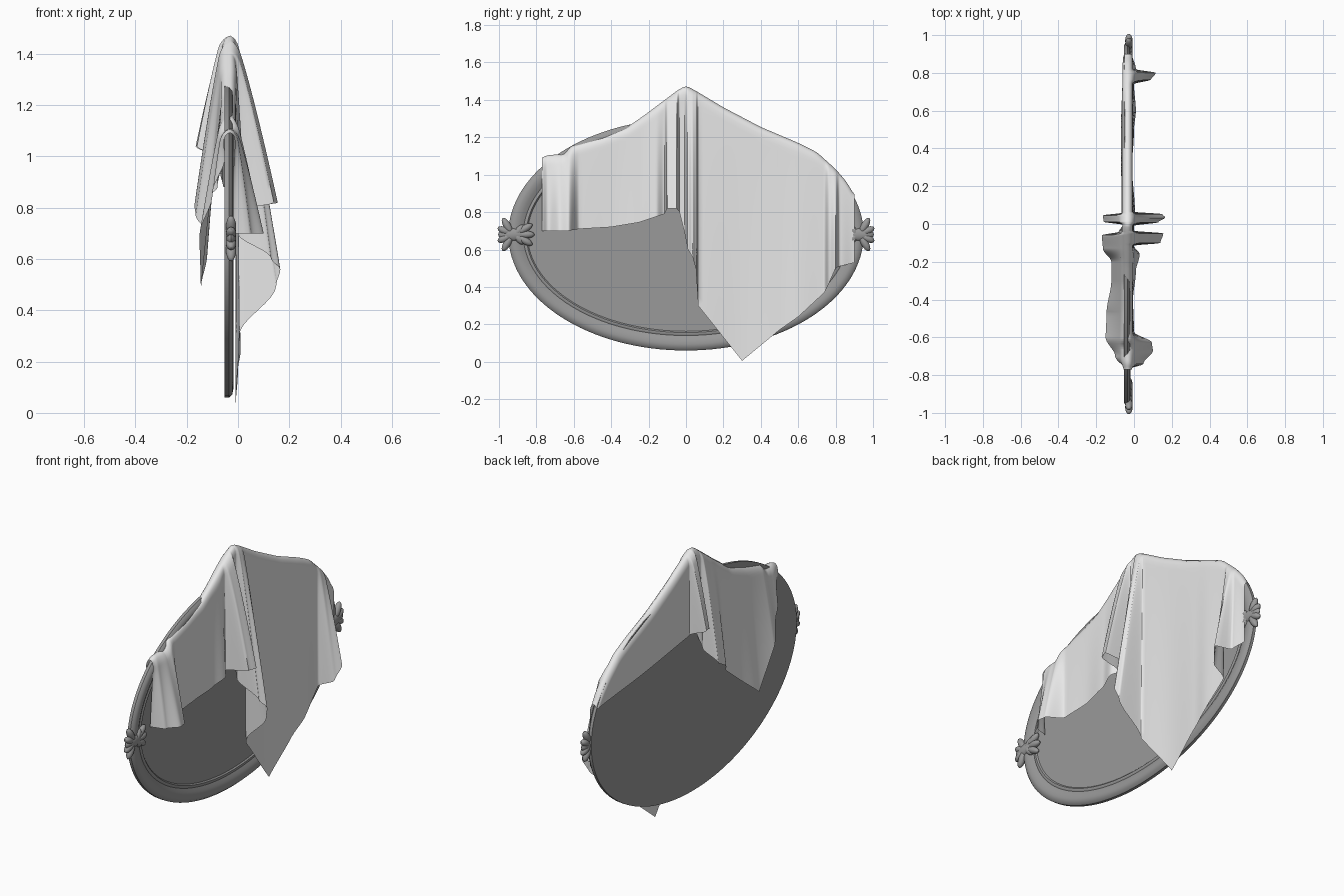
import bpy, bmesh, math
from mathutils import Matrix, Vector

if "Cube" in bpy.data.objects:
    bpy.data.objects.remove(bpy.data.objects["Cube"])


def material(name, level):
    mat = bpy.data.materials.new(name)
    mat.use_nodes = True
    color = (level, level, level, 1)
    mat.diffuse_color = color
    mat.node_tree.nodes["Principled BSDF"].inputs["Base Color"].default_value = color
    return mat


CLOTH = material("light grey cloth", 0.8)
GREY = material("dark grey mirror", 0.32)
CENTRE_Z, HALF_Y, HALF_Z, AXIS_X = 0.68, 0.95, 0.62, -0.03


def finish(bm, name, mat, angle=40):
    bmesh.ops.recalc_face_normals(bm, faces=bm.faces)
    mesh = bpy.data.meshes.new(name)
    bm.to_mesh(mesh)
    bm.free()
    obj = bpy.data.objects.new(name, mesh)
    bpy.context.collection.objects.link(obj)
    mesh.materials.append(mat)
    bpy.ops.object.select_all(action="DESELECT")
    obj.select_set(True)
    bpy.context.view_layer.objects.active = obj
    bpy.ops.object.shade_smooth_by_angle(angle=math.radians(angle))
    return obj


def oval(bm, inset, x, count=128):
    ring = []
    for i in range(count):
        a = math.tau * i / count
        ring.append(bm.verts.new((x, (HALF_Y - inset) * math.cos(a),
                                  CENTRE_Z + (HALF_Z - inset) * math.sin(a))))
    return ring


def bridge(bm, a, b, closed=True):
    for i in range(len(a) if closed else len(a) - 1):
        j = (i + 1) % len(a)
        bm.faces.new((a[i], a[j], b[j], b[i]))


# Oval frame with a flat back and moulded rim: (inset, x)
bm = bmesh.new()
RIM = [(0, -0.052), (0, -0.035), (0.012, -0.022), (0.035, -0.018), (0.06, -0.024),
       (0.08, -0.034), (0.088, -0.03), (0.096, -0.03), (0.104, -0.038)]
rings = [oval(bm, *p) for p in RIM]
for a, b in zip(rings, rings[1:]):
    bridge(bm, a, b)
bm.faces.new(rings[0])
finish(bm, "mirror_frame", GREY)

# Flat glass inside the rim
bm = bmesh.new()
bm.faces.new(oval(bm, 0.1, -0.037))
finish(bm, "mirror_glass", GREY)


# Leafy clasps at both ends of the frame: (outward, up, angle, length, width)
LEAVES = [(0, 0, 0, 0.08, 0.035), (0.03, 0.045, 60, 0.05, 0.02),
          (0.045, 0.02, 25, 0.04, 0.02), (-0.06, 0.03, 150, 0.05, 0.02),
          (-0.07, 0.0, 0, 0.045, 0.02), (-0.03, 0.02, 130, 0.04, 0.02)]
for side, label in ((-1, "front"), (1, "rear")):
    bm = bmesh.new()
    for out, up, angle, length, width in LEAVES:
        for flip in ((1, -1) if up else (1,)):
            place = (Matrix.Translation((-0.027, side * (0.925 + out), CENTRE_Z + flip * up))
                     @ Matrix.Rotation(math.radians(angle) * flip * side, 4, "X")
                     @ Matrix.Diagonal((0.02, length, width, 1)))
            bmesh.ops.create_uvsphere(bm, u_segments=16, v_segments=10, radius=1, matrix=place)
    finish(bm, label + "_clasp", GREY)


def sample(keys, y):
    """Ease between rows whose first entry is y."""
    for a, b in zip(keys, keys[1:]):
        if y <= b[0]:
            t = max(0, (y - a[0]) / (b[0] - a[0]))
            ease = t * t * (3 - 2 * t)
            return [a[1] + (b[1] - a[1]) * t] + [p + (q - p) * ease for p, q in zip(a[2:], b[2:])]
    return list(keys[-1][1:])


# Cloth ridge: (y, z)
RIDGE = [(-0.77, 1.09), (-0.74, 1.105), (-0.65, 1.11), (-0.62, 1.15), (-0.45, 1.2),
         (-0.32, 1.25), (-0.22, 1.32), (-0.1, 1.41), (-0.04, 1.455), (0, 1.475),
         (0.05, 1.45), (0.2, 1.36), (0.4, 1.255), (0.6, 1.17), (0.7, 1.12), (0.8, 1.03),
         (0.86, 0.96), (0.9, 0.89)]
# Hem of each side: (y, z, x)
FRONT_HEM = [(-0.77, 0.7, -0.03), (-0.74, 0.7, 0.05), (-0.67, 0.7, 0.1), (-0.63, 0.7, 0.095),
             (-0.57, 0.71, 0), (-0.4, 0.72, -0.005), (-0.25, 0.745, 0.01), (-0.16, 0.775, 0.03),
             (-0.115, 0.79, 0), (-0.1, 0.82, 0.14), (-0.05, 0.82, 0.155), (-0.035, 0.8, 0),
             (-0.01, 0.7, 0), (0.01, 0.6, 0.13), (0.035, 0.56, 0.165), (0.052, 0.5, 0.15),
             (0.065, 0.3, 0.005), (0.3, 0.005, -0.01), (0.5, 0.17, 0), (0.6, 0.24, 0.01),
             (0.74, 0.37, 0), (0.765, 0.42, 0.09), (0.8, 0.5, 0.115), (0.82, 0.51, 0.01),
             (0.9, 0.53, -0.01)]
BACK_HEM = [(-0.77, 1.0, -0.05), (-0.7, 0.85, -0.1), (-0.6, 0.69, -0.15), (-0.47, 0.48, -0.145),
            (-0.3, 0.62, -0.12), (-0.2, 0.7, -0.12), (-0.13, 0.77, -0.165), (-0.06, 0.81, -0.17),
            (-0.04, 0.88, -0.08), (-0.005, 0.99, -0.06), (0.012, 1.04, -0.16),
            (0.045, 1.04, -0.165), (0.06, 0.99, -0.065), (0.45, 0.94, -0.07), (0.9, 0.88, -0.058)]

# Columns packed around every pleat
marks = sorted({k[0] for k in RIDGE + FRONT_HEM + BACK_HEM})
columns = [a + (b - a) * i / 5 for a, b in zip(marks, marks[1:]) for i in range(5)] + [marks[-1]]
ROWS = 28


def hang(y, hem, surface):
    """One strip of cloth points from the ridge down to the hem."""
    top = sum(sample(RIDGE, y + d)[0] for d in (-0.012, 0, 0.012)) / 3
    low, x_low = sample(hem, y)
    points = []
    for i in range(ROWS + 1):
        t = (i / ROWS) ** 1.3
        z = top + (low - top) * t
        rise = min(1, (top - z) / 0.05)
        body = AXIS_X + (surface - AXIS_X) * math.sqrt(rise * (2 - rise))
        points.append(Vector((body + (x_low - surface) * t ** 0.85, y, z)))
    return points


# Draped cloth, one continuous sheet over the top of the mirror
bm = bmesh.new()
strips = []
for y in columns:
    front = hang(y, FRONT_HEM, -0.008)
    back = hang(y, BACK_HEM, -0.062)
    strips.append([bm.verts.new(p) for p in reversed(front)] + [bm.verts.new(p) for p in back[1:]])
for a, b in zip(strips, strips[1:]):
    bridge(bm, a, b, closed=False)
finish(bm, "draped_cloth", CLOTH, 70)
